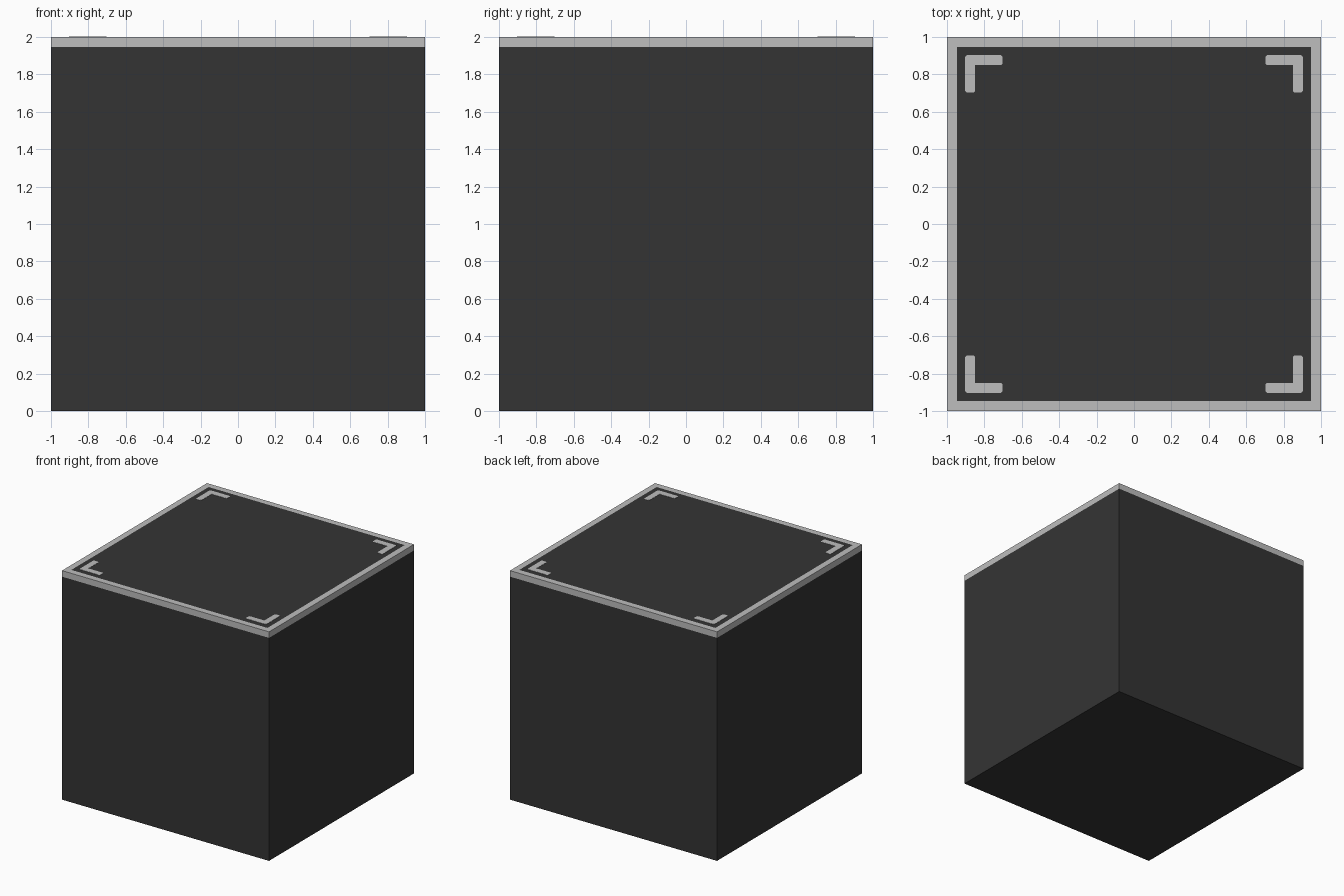
import bpy, bmesh

if "Cube" in bpy.data.objects:
    bpy.data.objects.remove(bpy.data.objects["Cube"])

EDGE = 0.947          # inner limit of the light rim
RIM_Z = 1.947         # lower edge of the light rim


def material(name, value):
    m = bpy.data.materials.new(name)
    m.diffuse_color = (value, value, value, 1)
    m.use_nodes = True
    m.node_tree.nodes["Principled BSDF"].inputs["Base Color"].default_value = m.diffuse_color
    return m


dark = material("charcoal", 0.0343)
light = material("light grey", 0.51)


def add_object(name, bm, mats):
    bmesh.ops.recalc_face_normals(bm, faces=bm.faces)
    me = bpy.data.meshes.new(name)
    bm.to_mesh(me)
    bm.free()
    for m in mats:
        me.materials.append(m)
    ob = bpy.data.objects.new(name, me)
    bpy.context.collection.objects.link(ob)
    return ob


# Cube body, cut at the rim height, with the top face inset to leave a border
bm = bmesh.new()
bmesh.ops.create_cube(bm, size=2)
bmesh.ops.translate(bm, verts=bm.verts, vec=(0, 0, 1))
bmesh.ops.bisect_plane(bm, geom=bm.verts[:] + bm.edges[:] + bm.faces[:],
                       plane_co=(0, 0, RIM_Z), plane_no=(0, 0, 1))
top = [f for f in bm.faces if f.calc_center_median().z > 1.999]
bmesh.ops.inset_region(bm, faces=top, thickness=1 - EDGE, use_even_offset=True)
for f in bm.faces:
    c = f.calc_center_median()
    centre_panel = c.z > 1.999 and abs(c.x) < 0.1 and abs(c.y) < 0.1
    f.material_index = 1 if c.z > RIM_Z + 0.01 and not centre_panel else 0
add_object("cube_body", bm, [dark, light])

# L-shaped corner marks: one thin rounded plate mirrored to all four corners
o, i, e = 0.903, 0.85, 0.703
bm = bmesh.new()
outline = [(e, i), (i, i), (i, e), (o, e), (o, o), (e, o)]
bm.faces.new([bm.verts.new((x, y, 1.999)) for x, y in outline])
corners = [v for v in bm.verts if (round(v.co.x, 3), round(v.co.y, 3)) != (i, i)]
bmesh.ops.bevel(bm, geom=corners, offset=0.012, segments=3, profile=0.5,
                affect='VERTICES')
ext = bmesh.ops.extrude_face_region(bm, geom=bm.faces[:])
for v in ext["geom"]:
    if isinstance(v, bmesh.types.BMVert):
        v.co.z = 2.002
marks = add_object("corner_marks", bm, [light])
mirror = marks.modifiers.new("four corners", 'MIRROR')
mirror.use_axis = (True, True, False)
